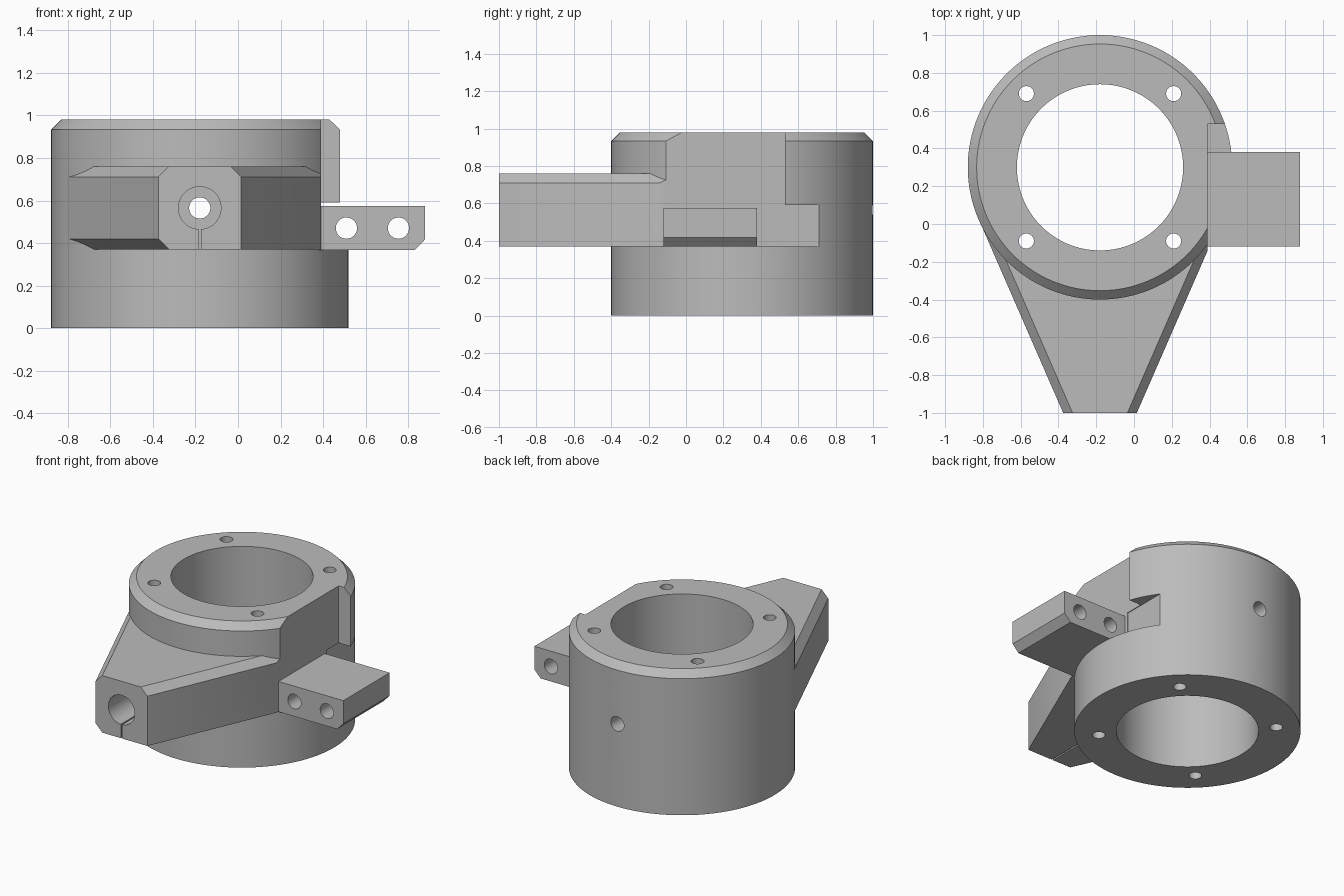
import bpy, bmesh, math
from mathutils import Matrix, Vector

if "Cube" in bpy.data.objects:
    bpy.data.objects.remove(bpy.data.objects["Cube"])

CX, CY = -0.18, 0.30      # ring axis
R, H, CH = 0.70, 0.98, 0.047

grey = bpy.data.materials.new("plain grey")
grey.diffuse_color = (0.50, 0.50, 0.50, 1)
grey.use_nodes = True
grey.node_tree.nodes["Principled BSDF"].inputs["Base Color"].default_value = grey.diffuse_color


def finish(bm, name):
    bmesh.ops.recalc_face_normals(bm, faces=bm.faces)
    me = bpy.data.meshes.new(name)
    bm.to_mesh(me)
    bm.free()
    me.materials.append(grey)
    ob = bpy.data.objects.new(name, me)
    bpy.context.collection.objects.link(ob)
    return ob


def loft(name, rings):
    """Closed solid through matching rings of points."""
    bm = bmesh.new()
    vs = [[bm.verts.new(p) for p in ring] for ring in rings]
    n = len(vs[0])
    for a, b in zip(vs, vs[1:]):
        for i in range(n):
            j = (i + 1) % n
            bm.faces.new((a[i], a[j], b[j], b[i]))
    bm.faces.new(vs[0])
    bm.faces.new(vs[-1])
    return finish(bm, name)


def box(name, x0, x1, y0, y1, z0, z1):
    return loft(name, [[(x0, y0, z), (x1, y0, z), (x1, y1, z), (x0, y1, z)] for z in (z0, z1)])


def rod(name, p, q, r, n=32):
    p, q = Vector(p), Vector(q)
    rot = (q - p).to_track_quat('Z', 'Y')
    circ = [rot @ Vector((r * math.cos(2 * math.pi * i / n), r * math.sin(2 * math.pi * i / n), 0))
            for i in range(n)]
    return loft(name, [[p + c for c in circ], [q + c for c in circ]])


def combine(target, tool, op):
    m = target.modifiers.new(op.lower(), 'BOOLEAN')
    m.operation, m.object, m.solver = op, tool, 'EXACT'
    bpy.context.view_layer.objects.active = target
    bpy.ops.object.modifier_apply(modifier=m.name)
    bpy.data.objects.remove(tool)


# ring body with a bevelled upper rim
N = 128
body = loft("clamp_body", [
    [(CX + r * math.cos(2 * math.pi * i / N), CY + r * math.sin(2 * math.pi * i / N), z) for i in range(N)]
    for r, z in ((R, 0), (R, H - CH), (R - CH, H))])


# tapered front arm, bevelled on three long edges
def arm_section(y, half):
    l, r, b, t, c = CX - half, CX + half, 0.37, 0.76, 0.05
    return [(l + c, y, b), (r, y, b), (r, y, t - c), (r - c, y, t),
            (l + c, y, t), (l, y, t - c), (l, y, b + c)]


combine(body, loft("arm", [arm_section(-1.0, 0.195), arm_section(0.02, 0.64)]), 'UNION')

# flat side recess with its lower slot
combine(body, box("flat_cut", 0.39, 1.2, -1.2, 0.53, 0.369, 1.2), 'DIFFERENCE')
combine(body, box("slot_cut", 0.385, 1.2, 0.4, 0.71, 0.369, 0.59), 'DIFFERENCE')

# side lug with bevelled lower outer edge
lug = [(0.34, 0.368), (0.833, 0.368), (0.88, 0.417), (0.88, 0.575), (0.34, 0.575)]
combine(body, loft("lug", [[(x, y, z) for x, z in lug] for y in (-0.12, 0.38)]), 'UNION')

# main bore and four bolt holes
combine(body, rod("bore", (CX, CY, -0.1), (CX, CY, 1.2), 0.44, N), 'DIFFERENCE')
for sx in (-1, 1):
    for sy in (-1, 1):
        x, y = CX + sx * 0.39, CY + sy * 0.39
        combine(body, rod("bolt_hole", (x, y, -0.1), (x, y, 1.2), 0.04), 'DIFFERENCE')

# cross hole, front counterbore and thin slit
combine(body, rod("cross_hole", (CX, -1.2, 0.565), (CX, 1.2, 0.565), 0.05), 'DIFFERENCE')
combine(body, rod("counterbore", (CX, -1.2, 0.565), (CX, -0.5, 0.565), 0.10, 48), 'DIFFERENCE')
combine(body, box("slit", CX - 0.005, CX + 0.005, -1.2, -0.5, 0.3, 0.5), 'DIFFERENCE')

# lug holes
for x in (0.51, 0.755):
    combine(body, rod("lug_hole", (x, -0.3, 0.47), (x, 0.6, 0.47), 0.05), 'DIFFERENCE')

bpy.ops.object.select_all(action='DESELECT')
body.select_set(True)
bpy.context.view_layer.objects.active = body
bpy.ops.object.shade_smooth_by_angle(angle=math.radians(25))
